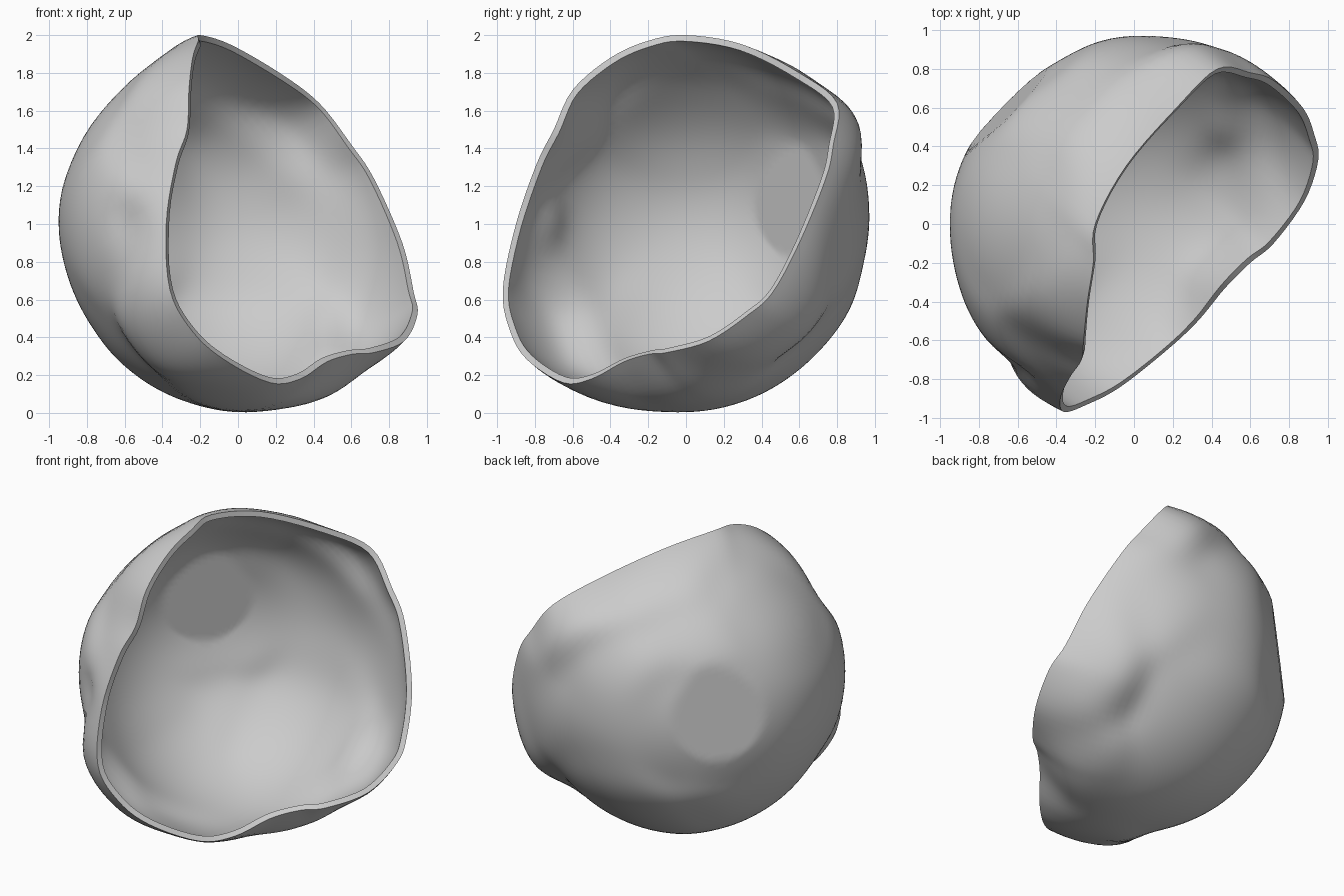
import bpy
import bmesh
import math
from mathutils import Vector

default_cube = bpy.data.objects.get("Cube")
if default_cube:
    bpy.data.objects.remove(default_cube, do_unlink=True)

CENTRE = Vector((0, 0, 1))
POLE = Vector((-.67, .635, -.383)).normalized()      # deepest point of the bowl
FLAT_SPOT = Vector((-.71, .69, .1)).normalized()     # round flat on the back
FLAT_DEPTH = .885
THICKNESS = .034
STEPS, RINGS = 5, 44

# Broken rim, outer edge, as a closed loop
RIM = [(-.2, 0, 2), (-.21, -.2, 1.97), (-.24, -.4, 1.88), (-.26, -.6, 1.71),
       (-.27, -.7, 1.5), (-.33, -.79, 1.32), (-.38, -.9, 1), (-.36, -.97, .65),
       (-.24, -.93, .43), (-.07, -.84, .28), (.17, -.65, .16), (.33, -.5, .18),
       (.47, -.33, .27), (.6, -.2, .31), (.72, -.1, .32), (.88, .12, .38),
       (.95, .33, .52), (.93, .46, .64), (.87, .6, .9), (.72, .74, 1.24),
       (.6, .78, 1.42), (.43, .8, 1.64), (.22, .6, 1.8), (-.04, .3, 1.95)]

# Outlines of the lumpy shell through its centre, per plane
FRONT_OUTLINE = [(-.45, 1.84), (-.7, 1.62), (-.85, 1.4), (-.95, 1.05), (-.92, .8),
                 (-.8, .5), (-.6, .25), (-.4, .11), (-.2, .04), (.05, 0), (.25, .03),
                 (.47, .06), (.6, .15)]
SIDE_OUTLINE = [(.96, 1.25), (.97, 1.05), (.93, .8), (.89, .58), (.75, .38),
                (.6, .23), (.4, .1), (.2, .03), (-.3, .03), (-.5, .08)]
TOP_OUTLINE = [(-.92, -.25), (-.83, -.5), (-.67, -.7), (-.93, .2), (-.85, .4),
               (-.72, .58), (-.41, .82), (-.2, .93), (.05, .97), (.3, .95), (.55, .85)]

samples = [Vector((x, 0, z)) - CENTRE for x, z in FRONT_OUTLINE]
samples += [Vector((0, y, z)) - CENTRE for y, z in SIDE_OUTLINE]
samples += [Vector((x, y, 0)) for x, y in TOP_OUTLINE]
samples += [Vector(p) - CENTRE for p in RIM]
samples = [(s.normalized(), s.length) for s in samples]

# Local dents and ridges: direction, width, height
BUMPS = [(Vector((-.6, -.75, .02)).normalized(), .09, -.035),
         (Vector((.45, .75, -.4)).normalized(), .12, .012),
         (Vector((.55, .5, -.7)).normalized(), .1, -.015)]


def bell(a, b, width):
    return math.exp(-(a - b).length_squared / (2 * width * width))


def shell_radius(d):
    """Smooth blend of the measured radii around direction d."""
    total, weight = .02 * .96, .02
    for direction, radius in samples:
        w = bell(d, direction, .15)
        total += w * radius
        weight += w
    r = total / weight + sum(h * bell(d, b, w) for b, w, h in BUMPS)
    facing = d.dot(FLAT_SPOT)
    return min(r, FLAT_DEPTH / facing) if facing > .8 else r


def closed_spline(points, steps):
    """Closed Catmull-Rom curve through the points."""
    pts = [Vector(p) for p in points]
    n, out = len(pts), []
    for i in range(n):
        a, b, c, d = (pts[(i + k) % n] for k in (-1, 0, 1, 2))
        for s in range(steps):
            t = s / steps
            out.append(.5 * (2 * b + (c - a) * t + (2 * a - 5 * b + 4 * c - d) * t ** 2
                             + (3 * b - a - 3 * c + d) * t ** 3))
    return out


# Shell: rings spreading from the pole to the rim
rim = [p - CENTRE for p in closed_spline(RIM, STEPS)]
bm = bmesh.new()
pole = bm.verts.new(CENTRE + POLE * shell_radius(POLE))
columns = []
for p in rim:
    edge = p.normalized()
    correction = p.length - shell_radius(edge)
    angle = POLE.angle(edge)
    side = (edge - POLE * POLE.dot(edge)).normalized()
    column = []
    for k in range(1, RINGS + 1):
        t = k / RINGS
        d = POLE * math.cos(angle * t) + side * math.sin(angle * t)
        r = shell_radius(d) + correction * t ** 8
        column.append(bm.verts.new(CENTRE + d * r))
    columns.append(column)
for i, right in enumerate(columns):
    left = columns[i - 1]
    bm.faces.new((pole, left[0], right[0]))
    for k in range(RINGS - 1):
        bm.faces.new((left[k], left[k + 1], right[k + 1], right[k]))
bm.normal_update()
for f in bm.faces:
    if f.normal.dot(f.calc_center_median() - CENTRE) < 0:
        f.normal_flip()

mesh = bpy.data.meshes.new("broken_shell")
bm.to_mesh(mesh)
bm.free()
shell = bpy.data.objects.new("broken_shell", mesh)
bpy.context.collection.objects.link(shell)

# Single plain grey
grey = bpy.data.materials.new("plain_grey")
grey.use_nodes = True
colour = (.6, .6, .6, 1)
grey.diffuse_color = colour
grey.node_tree.nodes["Principled BSDF"].inputs["Base Color"].default_value = colour
mesh.materials.append(grey)

# Wall thickness, grown inwards
wall = shell.modifiers.new("wall", 'SOLIDIFY')
wall.thickness = THICKNESS
wall.offset = -1
bpy.context.view_layer.objects.active = shell
shell.select_set(True)
bpy.ops.object.modifier_apply(modifier="wall")
bpy.ops.object.shade_smooth_by_angle(angle=math.radians(40))
